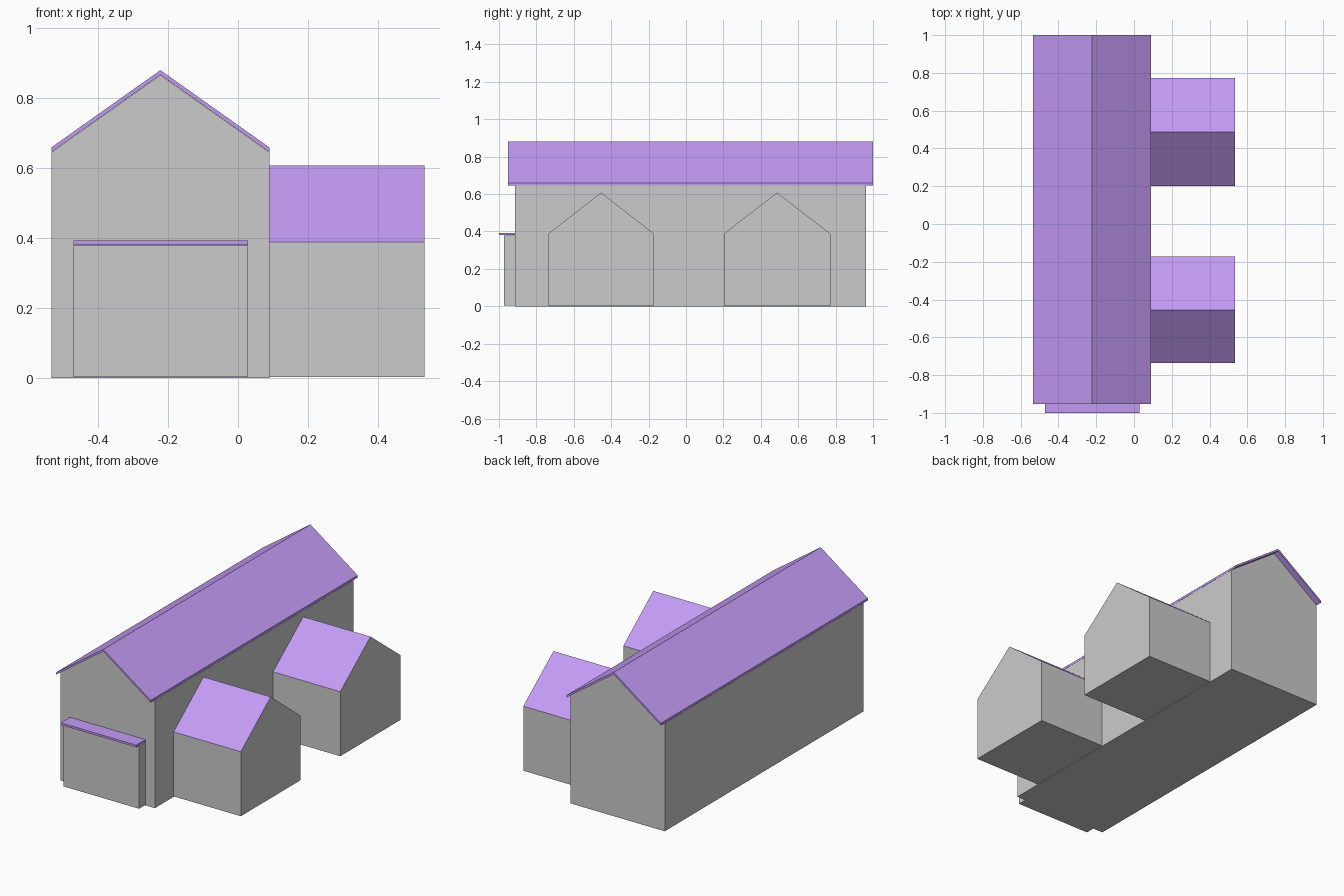
import bpy

if "Cube" in bpy.data.objects:
    bpy.data.objects.remove(bpy.data.objects["Cube"])

purple = bpy.data.materials.new("purple_roof")
purple.diffuse_color = (0.55, 0.33, 0.92, 1)
purple.use_nodes = True
purple.node_tree.nodes["Principled BSDF"].inputs["Base Color"].default_value = purple.diffuse_color
grey = bpy.data.materials.new("grey_wall")
grey.diffuse_color = (0.8, 0.8, 0.8, 1)
grey.use_nodes = True
grey.node_tree.nodes["Principled BSDF"].inputs["Base Color"].default_value = grey.diffuse_color


def prism(name, profile, start, end, axis, material=None):
    """Extrude a closed (horizontal, z) profile along the x or y axis."""
    def place(h, z, t):
        return (t, h, z) if axis == 'x' else (h, -t, z)
    n = len(profile)
    if axis == 'y':
        start, end = -end, -start
    verts = [place(h, z, t) for t in (start, end) for h, z in profile]
    faces = [tuple(reversed(range(n))), tuple(range(n, 2 * n))]
    faces += [(i, (i + 1) % n, n + (i + 1) % n, n + i) for i in range(n)]
    mesh = bpy.data.meshes.new(name)
    mesh.from_pydata(verts, [], faces)
    obj = bpy.data.objects.new(name, mesh)
    bpy.context.collection.objects.link(obj)
    if material:
        mesh.materials.append(material)
    return obj


def house(h0, h1, base, eave, ridge):
    """Counter-clockwise gable-end outline."""
    return [(h0, base), (h1, base), (h1, eave), ((h0 + h1) / 2, ridge), (h0, eave)]


def box(h0, h1, z0, z1):
    return [(h0, z0), (h1, z0), (h1, z1), (h0, z1)]


# Main hall with its thin overhanging gable roof
L, R = -0.534, 0.09
M = (L + R) / 2
prism("main_hall", house(L, R, 0, 0.645, 0.866), -0.913, 0.963, 'y')
prism("main_roof", [(L, 0.646), (M, 0.867), (R, 0.646),
                    (R, 0.659), (M, 0.88), (L, 0.659)], -0.953, 1.0, 'y', purple)

# Two side wings, with the roof slopes coloured
for name, y0, y1 in (("front_wing", -0.736, -0.172), ("back_wing", 0.202, 0.772)):
    wing = prism(name, house(y0, y1, 0.003, 0.388, 0.608), R, 0.534, 'x', grey)
    wing.data.materials.append(purple)
    for face in wing.data.polygons:
        if face.normal.z > 0.1:
            face.material_index = 1

# Shallow front porch with a flat slab roof
prism("porch", box(-0.471, 0.028, 0.003, 0.379), -0.973, -0.913, 'y')
prism("porch_roof", box(-0.471, 0.028, 0.38, 0.393), -1.0, -0.913, 'y', purple)
